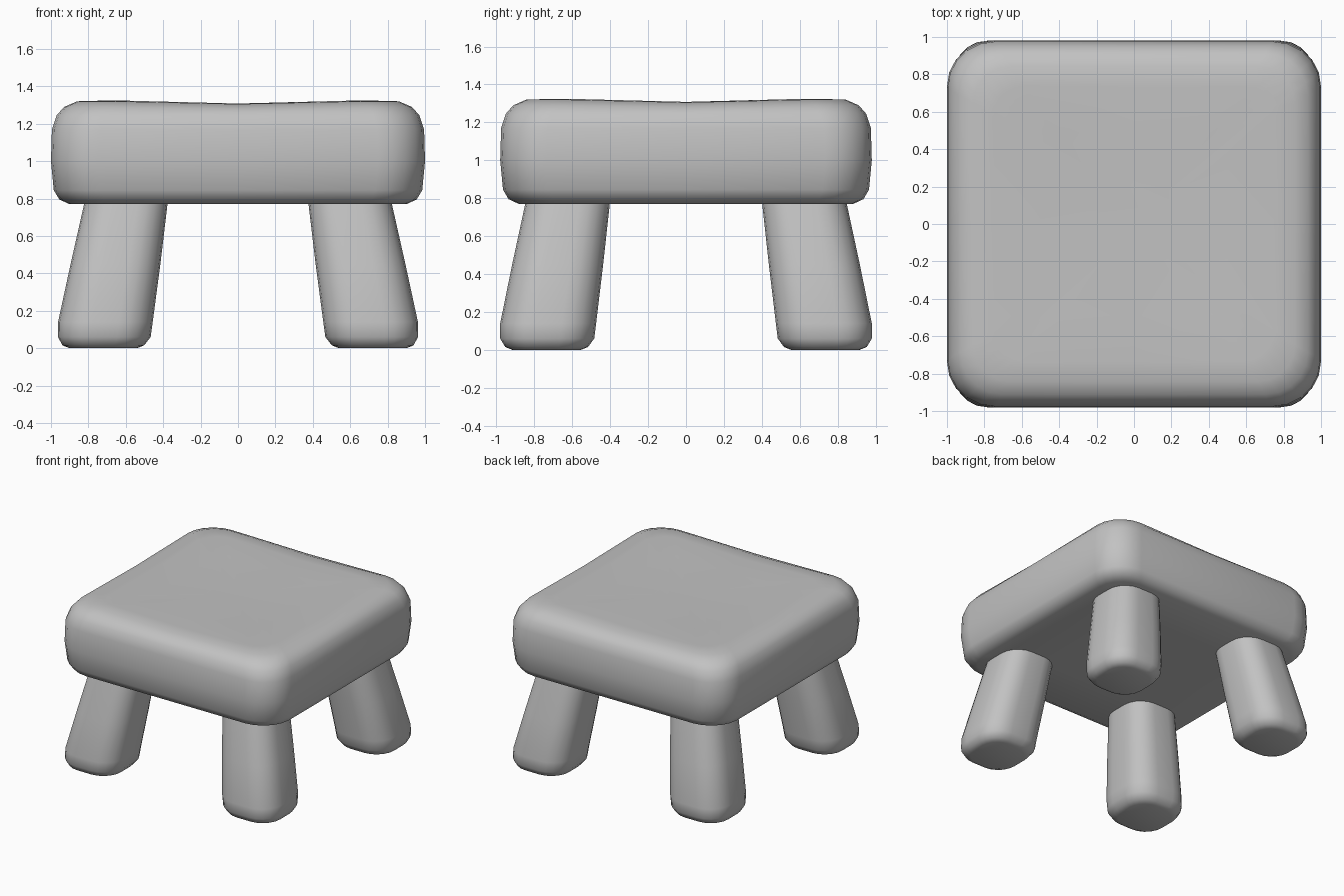
import bpy
import bmesh
import math

cube = bpy.data.objects.get("Cube")
if cube:
    bpy.data.objects.remove(cube, do_unlink=True)

GREY = (0.54, 0.54, 0.54, 1.0)
stone = bpy.data.materials.new("plain grey")
stone.use_nodes = True
stone.diffuse_color = GREY
stone.node_tree.nodes["Principled BSDF"].inputs["Base Color"].default_value = GREY


def rounded_square(half, radius, sag, steps=5):
    """Square outline with rounded corners; the middle of each side drops by sag."""
    points = []
    for corner in range(4):
        turn = corner * math.pi / 2
        cx = (half - radius) * math.sqrt(2) * math.cos(turn + math.pi / 4)
        cy = (half - radius) * math.sqrt(2) * math.sin(turn + math.pi / 4)
        points.append((half * math.cos(turn), half * math.sin(turn), -sag))
        for i in range(steps + 1):
            a = turn + math.pi / 2 * i / steps
            points.append((cx + radius * math.cos(a), cy + radius * math.sin(a), 0))
    return points


def loft(name, rings, y_scale=1.0):
    """Skin a stack of rounded squares: (centre x, y, z, half width, radius, sag)."""
    bm = bmesh.new()
    loops = []
    for cx, cy, z, half, radius, sag in rings:
        loops.append([bm.verts.new((cx + x, cy + y * y_scale, z + dz))
                      for x, y, dz in rounded_square(half, radius, sag)])
    for low, high in zip(loops, loops[1:]):
        for i in range(len(low)):
            j = (i + 1) % len(low)
            bm.faces.new((low[i], low[j], high[j], high[i]))
    bm.faces.new(loops[0][::-1])
    bm.faces.new(loops[-1])
    bmesh.ops.recalc_face_normals(bm, faces=bm.faces)
    mesh = bpy.data.meshes.new(name)
    bm.to_mesh(mesh)
    bm.free()
    mesh.materials.append(stone)
    obj = bpy.data.objects.new(name, mesh)
    bpy.context.collection.objects.link(obj)
    bpy.ops.object.select_all(action="DESELECT")
    obj.select_set(True)
    bpy.context.view_layer.objects.active = obj
    bpy.ops.object.shade_smooth_by_angle(angle=math.radians(80))


# Seat: flat underside, rounded rim and walls, slightly dished top
seat_profile = [  # half width, z, corner radius, sag
    (0.50, 0.77, 0.12, 0), (0.90, 0.77, 0.21, 0),
    (0.955, 0.795, 0.24, 0), (0.985, 0.845, 0.25, 0), (1.00, 1.00, 0.25, 0),
    (0.995, 1.17, 0.25, 0), (0.97, 1.245, 0.25, 0), (0.93, 1.29, 0.23, 0.01),
    (0.86, 1.32, 0.20, 0.015), (0.75, 1.323, 0.17, 0.015),
    (0.50, 1.314, 0.12, 0.008), (0.20, 1.306, 0.05, 0),
]
loft("seat", [(0, 0, z, half, r, sag) for half, z, r, sag in seat_profile], 0.98)

# Legs: soft square posts that splay outwards towards the floor
leg_profile = [  # centre x, centre y, z, half width
    (0.72, 0.735, 0.00, 0.18), (0.72, 0.735, 0.015, 0.218),
    (0.715, 0.732, 0.06, 0.248), (0.709, 0.727, 0.14, 0.253),
    (0.655, 0.677, 0.45, 0.24), (0.60, 0.625, 0.77, 0.223),
    (0.595, 0.62, 0.80, 0.22),
]
for y_name, sy in (("front", -1), ("back", 1)):
    for x_name, sx in (("left", 1), ("right", -1)):
        loft(f"{y_name}_{x_name}_leg",
             [(sx * x, sy * y, z, half, half * 0.72, 0) for x, y, z, half in leg_profile])
